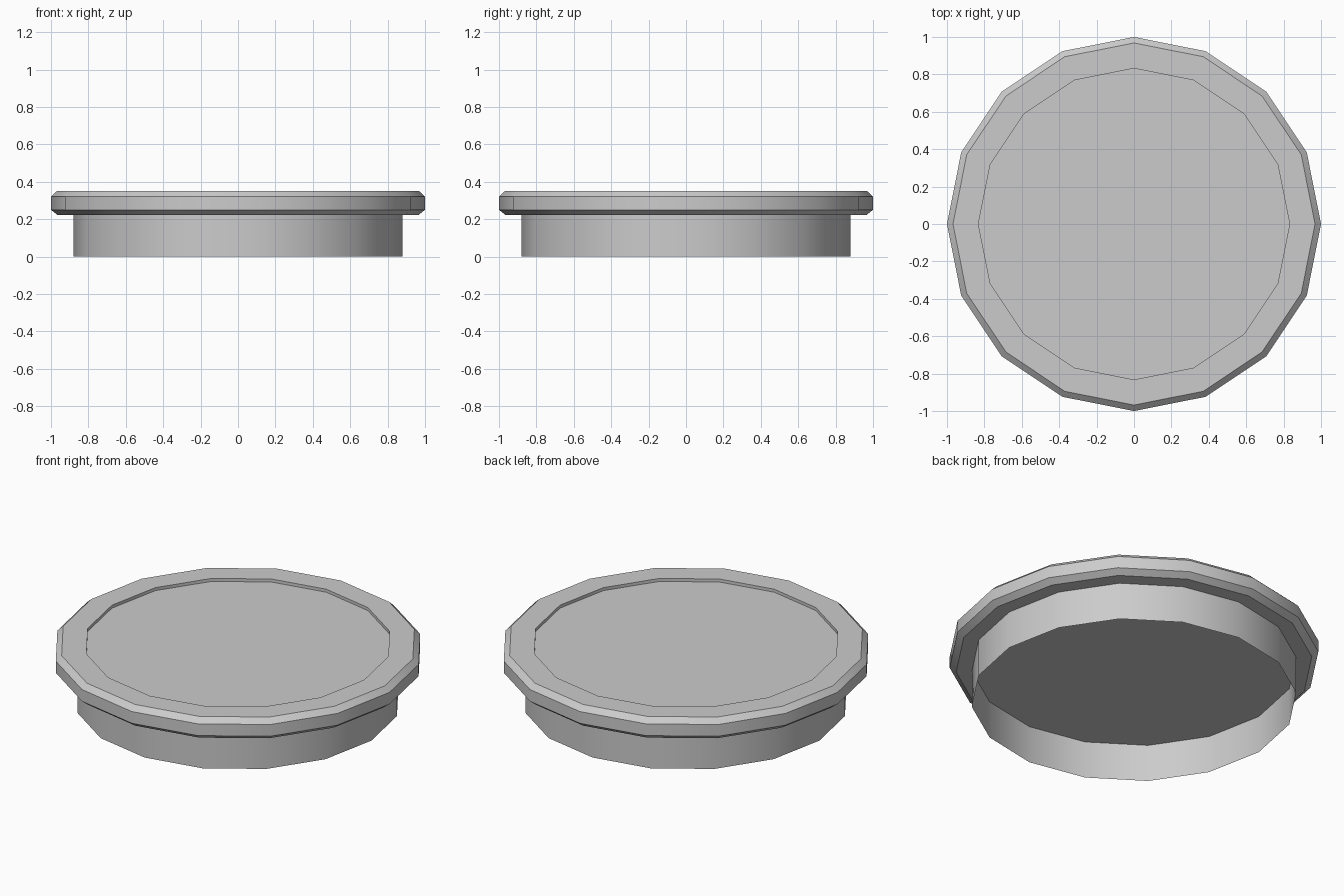
import bpy, bmesh, math

if "Cube" in bpy.data.objects:
    bpy.data.objects.remove(bpy.data.objects["Cube"])

SIDES = 16


def lathe(name, profile, cap_start=False, cap_end=False):
    """Revolve (radius, z) points around z into a 16-sided object."""
    bm = bmesh.new()
    rings = []
    for r, z in profile:
        rings.append([bm.verts.new((r * math.cos(math.tau * i / SIDES),
                                    r * math.sin(math.tau * i / SIDES), z))
                      for i in range(SIDES)])
    for a, b in zip(rings, rings[1:]):
        for i in range(SIDES):
            j = (i + 1) % SIDES
            bm.faces.new((a[i], a[j], b[j], b[i]))
    if cap_start:
        bm.faces.new(rings[0][::-1])
    if cap_end:
        bm.faces.new(rings[-1])
    mesh = bpy.data.meshes.new(name)
    bm.to_mesh(mesh)
    bm.free()
    obj = bpy.data.objects.new(name, mesh)
    bpy.context.collection.objects.link(obj)
    bpy.ops.object.select_all(action='DESELECT')
    obj.select_set(True)
    bpy.context.view_layer.objects.active = obj
    bpy.ops.object.shade_smooth_by_angle(angle=math.radians(30))
    return obj


# Chamfered lid with a shallow recessed top
lathe("lid_rim", [(0.965, 0.222), (1.0, 0.25), (1.0, 0.32), (0.968, 0.35),
                  (0.832, 0.35), (0.832, 0.332)], cap_start=True, cap_end=True)

# Thin open skirt below the lid
lathe("lid_skirt", [(0.88, 0.0), (0.88, 0.222)])
